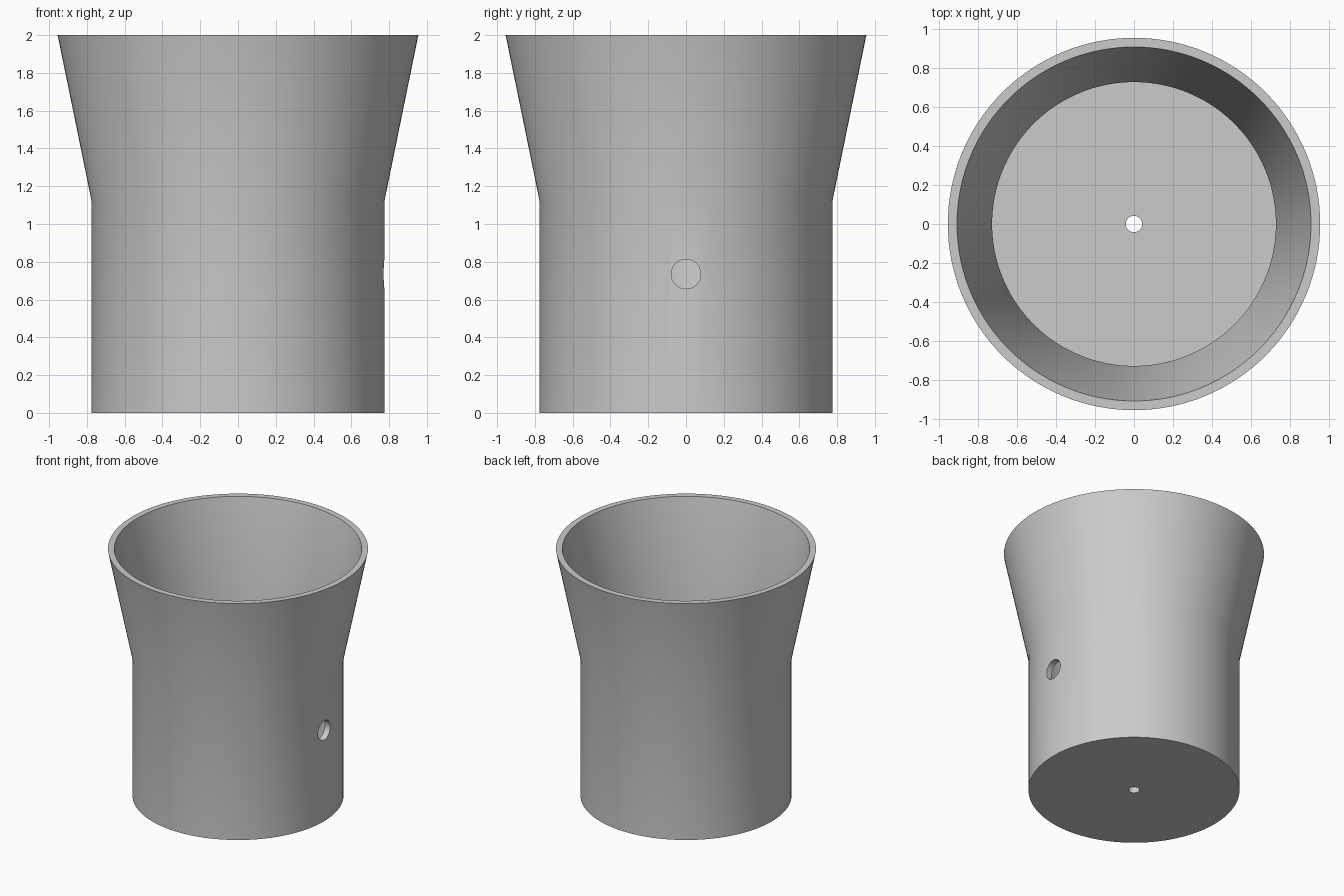
import bpy, bmesh, math
from mathutils import Matrix

old = bpy.data.objects.get("Cube")
if old:
    bpy.data.objects.remove(old, do_unlink=True)

grey = bpy.data.materials.new("plain_grey")
grey.use_nodes = True
colour = (0.6, 0.6, 0.6, 1)
grey.diffuse_color = colour
grey.node_tree.nodes["Principled BSDF"].inputs["Base Color"].default_value = colour

SEGMENTS = 128
WALL = 0.047
BASE_R, TOP_R, KINK_Z, TOP_Z = 0.775, 0.955, 1.12, 2.0
HOLE_Z, HOLE_R, DRAIN_R = 0.735, 0.078, 0.042


def lathe(name, profile):
    """Spin a closed (radius, height) profile around z."""
    bm = bmesh.new()
    rings = []
    for r, z in profile:
        rings.append([bm.verts.new((r * math.cos(a), r * math.sin(a), z))
                      for a in (2 * math.pi * i / SEGMENTS for i in range(SEGMENTS))])
    for k, lower in enumerate(rings):
        upper = rings[(k + 1) % len(rings)]
        for i in range(SEGMENTS):
            j = (i + 1) % SEGMENTS
            bm.faces.new((lower[i], lower[j], upper[j], upper[i]))
    bmesh.ops.recalc_face_normals(bm, faces=bm.faces)
    mesh = bpy.data.meshes.new(name)
    bm.to_mesh(mesh)
    bm.free()
    mesh.materials.append(grey)
    obj = bpy.data.objects.new(name, mesh)
    bpy.context.collection.objects.link(obj)
    return obj


# Flared cup with a floor, thin wall and central drain hole
inner = BASE_R - WALL
cup = lathe("flared_cup", [
    (DRAIN_R, 0), (BASE_R, 0), (BASE_R, KINK_Z), (TOP_R, TOP_Z),
    (TOP_R - WALL, TOP_Z), (inner, KINK_Z), (inner, WALL), (DRAIN_R, WALL)])

# Round hole through the left wall
bpy.ops.mesh.primitive_cylinder_add(vertices=48, radius=HOLE_R, depth=0.4,
                                    location=(BASE_R, 0, HOLE_Z),
                                    rotation=(0, math.pi / 2, 0))
cutter = bpy.context.object
cutter.name = "side_hole_cutter"
cutter.hide_render = True
cutter.data.materials.append(grey)

cut = cup.modifiers.new("side_hole", 'BOOLEAN')
cut.operation = 'DIFFERENCE'
cut.solver = 'EXACT'
cut.object = cutter

bpy.ops.object.select_all(action='DESELECT')
bpy.context.view_layer.objects.active = cup
cup.select_set(True)
bpy.ops.object.modifier_apply(modifier=cut.name)
bpy.data.objects.remove(cutter, do_unlink=True)

# Smooth walls with crisp rims
bpy.ops.object.shade_smooth_by_angle(angle=math.radians(30))
